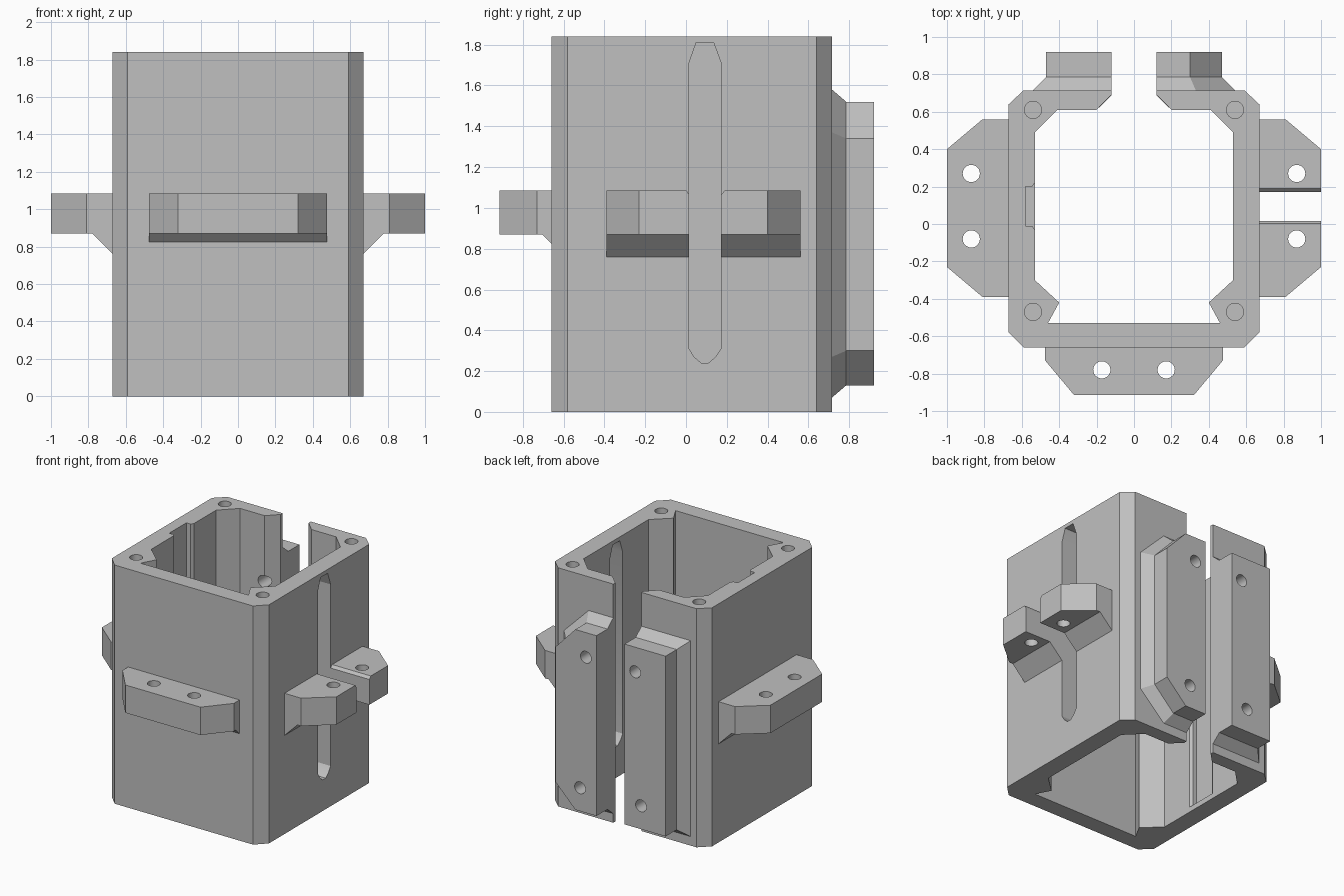
import bpy, bmesh, math
from mathutils import Matrix, Vector

cube = bpy.data.objects.get("Cube")
if cube:
    bpy.data.objects.remove(cube, do_unlink=True)

grey = bpy.data.materials.new("plain_grey")
grey.use_nodes = True
GREY = (0.53, 0.53, 0.53, 1)
grey.diffuse_color = GREY
grey.node_tree.nodes["Principled BSDF"].inputs["Base Color"].default_value = GREY


def to_object(name, bm):
    bmesh.ops.recalc_face_normals(bm, faces=bm.faces)
    mesh = bpy.data.meshes.new(name)
    bm.to_mesh(mesh)
    bm.free()
    mesh.materials.append(grey)
    obj = bpy.data.objects.new(name, mesh)
    bpy.context.collection.objects.link(obj)
    return obj


def loft(name, axis, sections):
    """Skin a run of (position, outline) sections along an axis, with end caps."""
    def place(p, d):
        a, b = p
        return {"x": (d, a, b), "y": (a, d, b), "z": (a, b, d)}[axis]
    bm = bmesh.new()
    rings = [[bm.verts.new(place(p, d)) for p in pts] for d, pts in sections]
    n = len(rings[0])
    for low, high in zip(rings, rings[1:]):
        for i in range(n):
            j = (i + 1) % n
            bm.faces.new((low[i], low[j], high[j], high[i]))
    bm.faces.new(rings[0])
    bm.faces.new(rings[-1])
    return to_object(name, bm)


def prism(name, axis, start, end, outline):
    return loft(name, axis, [(start, outline), (end, outline)])


def drill(axis, u, v, start, end, radius=0.046):
    ring = [(u + radius * math.cos(i * math.tau / 24),
             v + radius * math.sin(i * math.tau / 24)) for i in range(24)]
    return prism("hole_cutter", axis, start, end, ring)


def combine(obj, other, operation="DIFFERENCE"):
    """Apply a boolean and remove the helper."""
    other.hide_render = True
    mod = obj.modifiers.new("combine", "BOOLEAN")
    mod.operation = operation
    mod.solver = "EXACT"
    mod.object = other
    bpy.context.view_layer.objects.active = obj
    bpy.ops.object.modifier_apply(modifier=mod.name)
    bpy.data.objects.remove(other, do_unlink=True)


def mirror_x(pts):
    return [(-x, y) for x, y in reversed(pts)]


# Housing: C-shaped wall, open at the back, with corner posts
half = [(0.59, -0.66), (0.67, -0.58), (0.67, 0.64), (0.59, 0.715), (0.12, 0.715),
        (0.12, 0.69), (0.2, 0.61), (0.41, 0.61), (0.53, 0.49), (0.53, -0.3),
        (0.4, -0.42), (0.46, -0.53)]
TOP = 1.84
housing = prism("housing", "z", 0, TOP, half + mirror_x(half))

# Blind screw holes in the four corner posts
for x in (-0.54, 0.54):
    for y in (-0.47, 0.61):
        combine(housing, drill("z", x, y, TOP - 0.4, TOP + 0.05))

# Shallow groove inside the wall opposite the slot
groove = [(-0.5, -0.03), (-0.53, -0.03), (-0.545, -0.01), (-0.58, -0.01),
          (-0.58, 0.2), (-0.545, 0.2), (-0.53, 0.22), (-0.5, 0.22)]
combine(housing, prism("groove_cutter", "z", 0.04, TOP + 0.05, groove))


# Long pointed slot through the wall and its flange
def slot_cutter():
    outline = [(0.015, 0.31), (0.04, 0.27), (0.075, 0.24), (0.11, 0.24), (0.145, 0.27),
               (0.172, 0.31), (0.172, 1.71), (0.135, 1.81), (0.05, 1.81), (0.015, 1.71)]
    return prism("slot_cutter", "x", 0.4, 1.1, outline)


combine(housing, slot_cutter())


# Side flanges with sloping support underneath
FLANGE_LOW, FLANGE_HIGH = 0.87, 1.085
for side, sign in (("left", 1), ("right", -1)):
    plan = [(0.65, -0.39), (0.81, -0.39), (1, -0.23), (1, 0.4), (0.81, 0.56), (0.65, 0.56)]
    rib = [(0.65, 0.74), (0.78, FLANGE_LOW), (0.78, 0.95), (0.65, 0.95)]
    if sign < 0:
        plan, rib = mirror_x(plan), mirror_x(rib)
    flange = prism(side + "_flange", "z", FLANGE_LOW, FLANGE_HIGH, plan)
    combine(flange, prism("rib", "y", -0.39, 0.56, rib), "UNION")
    for y in (-0.08, 0.27):
        combine(flange, drill("z", sign * 0.87, y, 0.6, 1.3))
    if sign > 0:
        combine(flange, slot_cutter())
        # Bevelled upper edges of the split
        bevel = [(0, 1.09), (0.195, 1.09), (0.172, 1.065), (0.015, 1.065)]
        combine(flange, prism("bevel_cutter", "x", 0.6, 1.1, bevel))

# Front flange
plan = [(-0.475, -0.64), (-0.475, -0.73), (-0.32, -0.915),
        (0.32, -0.915), (0.475, -0.73), (0.475, -0.64)]
rib = [(-0.64, 0.805), (-0.705, FLANGE_LOW), (-0.705, 0.95), (-0.64, 0.95)]
front_flange = prism("front_flange", "z", FLANGE_LOW, FLANGE_HIGH, plan)
combine(front_flange, prism("rib", "x", -0.475, 0.475, rib), "UNION")
for x in (-0.172, 0.172):
    combine(front_flange, drill("z", x, -0.78, 0.6, 1.3))

# Back clamp rails: flared foot, and clipped corners on one of them
clipped = [(0.12, 0.13), (0.3, 0.13), (0.47, 0.3), (0.47, 1.34), (0.3, 1.52), (0.12, 1.52)]
clipped_foot = [(0.12, 0.07), (0.33, 0.07), (0.54, 0.27), (0.54, 1.37), (0.33, 1.58), (0.12, 1.58)]
square = [(-0.12, 0.13), (-0.47, 0.13), (-0.47, 1.52), (-0.12, 1.52)]
square_foot = [(-0.12, 0.07), (-0.54, 0.07), (-0.54, 1.58), (-0.12, 1.58)]
for side, sign, foot, face in (("left", 1, clipped_foot, clipped),
                               ("right", -1, square_foot, square)):
    rail = loft(side + "_clamp_rail", "y",
                [(0.7, foot), (0.715, foot), (0.785, face), (0.92, face)])
    for x, z in ((0.21, 1.33), (0.26, 0.31)):
        for part in (rail, housing):
            combine(part, drill("y", sign * x, z, 0.55, 1))

# Smooth the round holes, keep the other edges sharp
bpy.ops.object.select_all(action="DESELECT")
for obj in bpy.context.collection.objects:
    if obj.type == "MESH" and obj.data.materials and obj.data.materials[0] == grey:
        obj.select_set(True)
        bpy.context.view_layer.objects.active = obj
bpy.ops.object.shade_smooth_by_angle(angle=math.radians(20))
